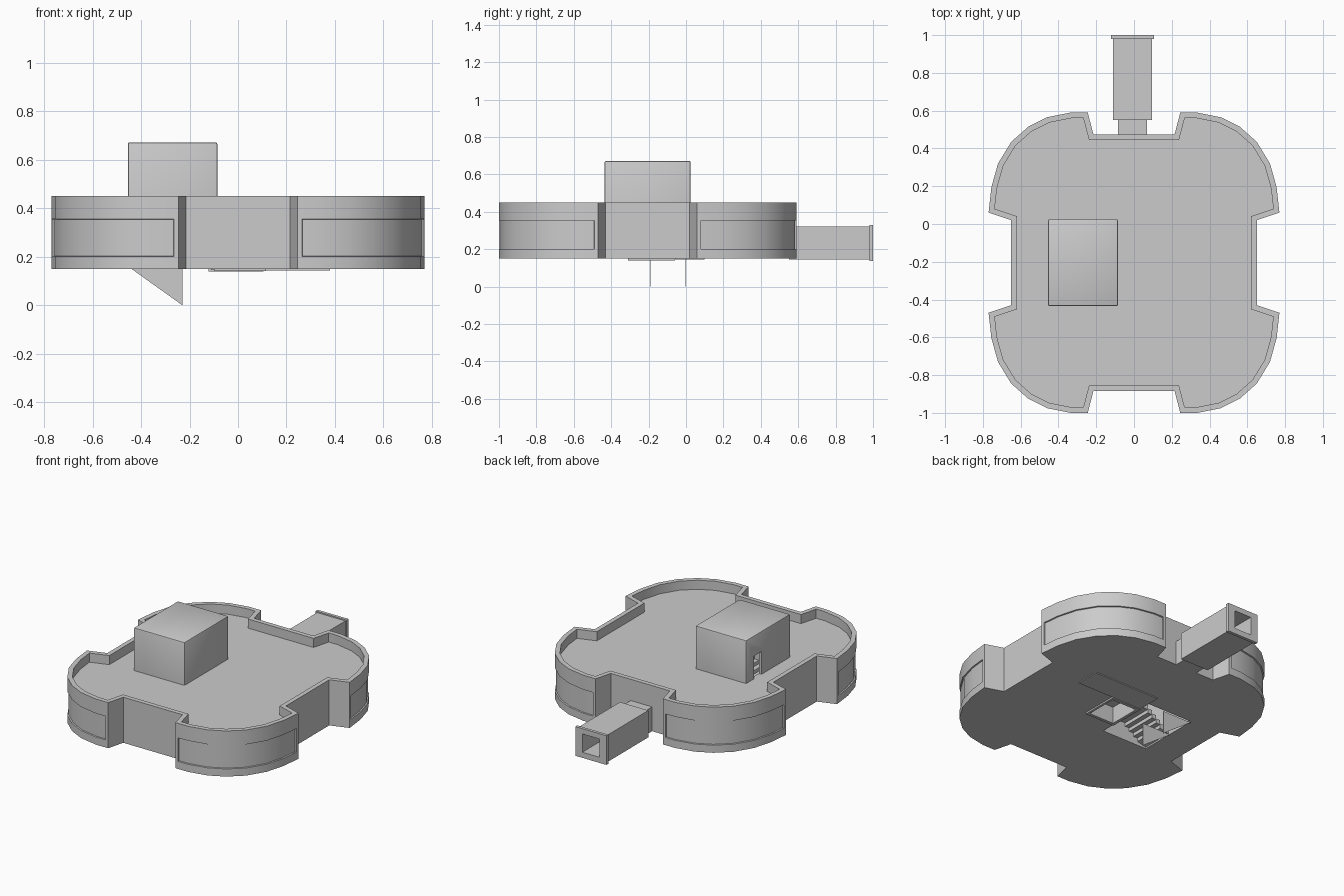
import bpy, bmesh

if "Cube" in bpy.data.objects:
    bpy.data.objects.remove(bpy.data.objects["Cube"])

CY = -0.205          # centre of the main block in y
ROOF = 0.39


def finish(name, bm, smooth=False):
    bmesh.ops.recalc_face_normals(bm, faces=bm.faces)
    me = bpy.data.meshes.new(name)
    bm.to_mesh(me)
    bm.free()
    ob = bpy.data.objects.new(name, me)
    bpy.context.collection.objects.link(ob)
    bpy.ops.object.select_all(action='DESELECT')
    ob.select_set(True)
    bpy.context.view_layer.objects.active = ob
    if smooth:
        bpy.ops.object.shade_smooth_by_angle(angle=0.6)
    return ob


def add_box(bm, x0, x1, y0, y1, z0, z1):
    v = [bm.verts.new((x, y, z)) for z in (z0, z1)
         for x, y in ((x0, y0), (x1, y0), (x1, y1), (x0, y1))]
    for f in ((3, 2, 1, 0), (4, 5, 6, 7), (0, 1, 5, 4),
              (1, 2, 6, 5), (2, 3, 7, 6), (3, 0, 4, 7)):
        bm.faces.new([v[i] for i in f])


def box(name, *dims):
    bm = bmesh.new()
    add_box(bm, *dims)
    return finish(name, bm)


def prism_y(name, profile, y0, y1):
    bm = bmesh.new()
    f = bm.faces.new([bm.verts.new((x, y0, z)) for x, z in profile])
    r = bmesh.ops.extrude_face_region(bm, geom=[f])
    bmesh.ops.translate(bm, vec=(0, y1 - y0, 0),
                        verts=[v for v in r['geom'] if isinstance(v, bmesh.types.BMVert)])
    return finish(name, bm)


def cut(ob, *dims):
    c = box("cutter", *dims)
    c.hide_render = True
    m = ob.modifiers.new("cut", 'BOOLEAN')
    m.operation, m.solver, m.object = 'DIFFERENCE', 'EXACT', c
    bpy.ops.object.select_all(action='DESELECT')
    ob.select_set(True)
    bpy.context.view_layer.objects.active = ob
    bpy.ops.object.modifier_apply(modifier=m.name)
    bpy.data.objects.remove(c)


# Main block: one quarter of the outline, mirrored to four rounded bastions
Q = [(.215, .68), (.245, .795), (.335, .795), (.46, .77), (.56, .72),
     (.65, .64), (.72, .525), (.755, .40), (.77, .265), (.65, .225)]
R = Q[::-1]
outline = (Q + [(x, -y) for x, y in R] + [(-x, -y) for x, y in Q]
           + [(-x, y) for x, y in R])
bm = bmesh.new()
rings = [[bm.verts.new((x, y + CY, z)) for x, y in outline]
         for z in (.15, .18, .375, .45)]
n = len(outline)
panels = []
for level in range(3):
    lo, hi = rings[level], rings[level + 1]
    for i in range(n):
        j = (i + 1) % n
        f = bm.faces.new((lo[i], lo[j], hi[j], hi[i]))
        if level == 1 and 1 <= i % 10 <= 7:
            panels.append(f)
bm.faces.new(rings[0])
top = bm.faces.new(rings[3])
bmesh.ops.recalc_face_normals(bm, faces=bm.faces)
# Parapet around a sunken roof
bmesh.ops.inset_region(bm, faces=[top], thickness=.03, use_even_offset=True)
r = bmesh.ops.extrude_face_region(bm, geom=[top])
bmesh.ops.translate(bm, vec=(0, 0, ROOF - .45),
                    verts=[v for v in r['geom'] if isinstance(v, bmesh.types.BMVert)])
if top.is_valid:
    bmesh.ops.delete(bm, geom=[top], context='FACES_ONLY')
# Recessed bastion panels
bmesh.ops.inset_region(bm, faces=panels, thickness=.02, use_even_offset=True)
bmesh.ops.inset_region(bm, faces=panels, thickness=.002, depth=-.008, use_even_offset=True)
body = finish("main_block", bm, True)

# Shaft under the tower and floor hatch recess
cut(body, -.435, -.105, -.41, .01, .1, .6)
cut(body, -.08, .115, -.29, -.08, .1, .25)

# Roof tower: hollow, with soft edges and a doorway in its left wall
bm = bmesh.new()
add_box(bm, -.455, -.085, -.435, .025, ROOF - .005, .672)
bmesh.ops.bevel(bm, geom=[e for e in bm.edges if max(v.co.z for v in e.verts) > .6],
                offset=.008, segments=2, affect='EDGES', profile=.5)
tower = finish("roof_tower", bm, True)
cut(tower, -.435, -.105, -.41, .01, .3, .65)
cut(tower, -.5, -.43, -.135, -.055, .37, .54)

# Stair flight in the shaft and its two thin side plates below the floor
steps = 10
profile = []
for i in range(steps):
    x, z = -.435 + .032 * i, .16 + .023 * i
    profile += [(x, z), (x, z + .023)]
xe, ze = -.435 + .032 * steps, .16 + .023 * steps
profile += [(xe, ze), (xe, ze - .03)]
for i in reversed(range(1, steps)):
    x, z = -.435 + .032 * i, .13 + .023 * i
    profile += [(x, z + .023), (x, z)] if z > .16 else []
prism_y("stair_flight", profile, -.41, -.2)
for side, y in (("front", -.193), ("back", -.003)):
    prism_y("stair_side_" + side, [(-.44, .15), (-.23, 0), (-.23, .15)], y, y + .004)

# Thin frame round the floor hatch and a sliding cover beside it
bm = bmesh.new()
for d in ((-.1, -.08, -.31, -.06), (.1, .115, -.31, -.06),
          (-.08, .1, -.31, -.29), (-.08, .1, -.08, -.06)):
    add_box(bm, *d, .14, .152)
finish("hatch_frame", bm)
box("hatch_cover", -.1, .38, -.06, .1, .144, .152)

# Entrance passage: neck, hollow tunnel and end flange
parts = (("passage_neck", -.086, .07, .46, .56, .15, .31),
         ("passage_tunnel", -.111, .095, .55, .985, .145, .322),
         ("passage_flange", -.121, .105, .98, 1.0, .138, .33))
for p in parts:
    ob = box(*p)
    cut(ob, -.07, .054, .5, 1.1, .175, .295)
